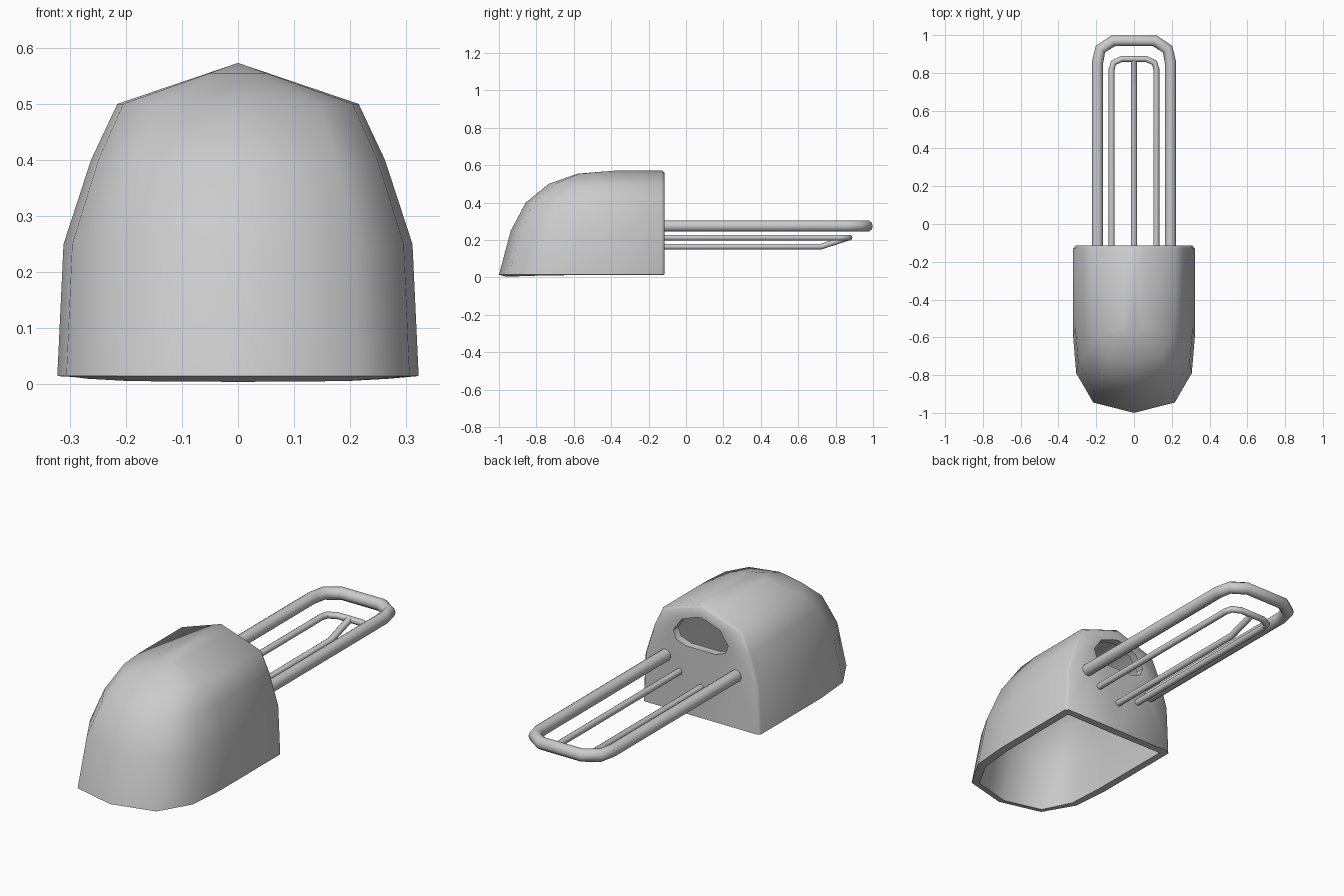
import bpy, bmesh, math

if "Cube" in bpy.data.objects:
    bpy.data.objects.remove(bpy.data.objects["Cube"])

BACK = -0.115
# hood levels: height, half width, front y
LEVELS = [(0.015, 0.322, -1.0), (0.25, 0.311, -0.937), (0.40, 0.262, -0.857),
          (0.50, 0.215, -0.735), (0.555, 0.053, -0.58), (0.573, 0.0, -0.36)]
# right half of the opening in the back wall (x, z)
HOLE = [(0.08, 0.35), (0.135, 0.37), (0.15, 0.41), (0.105, 0.475), (0.03, 0.503), (0, 0.51)]


def activate(ob):
    bpy.ops.object.select_all(action='DESELECT')
    ob.select_set(True)
    bpy.context.view_layer.objects.active = ob


def build_hood():
    bm = bmesh.new()
    rows = []
    for i, (z, w, yf) in enumerate(LEVELS):
        s = w / 0.322
        zi = z if i == 0 else z - 0.012 * (z - 0.25) / 0.32
        pts = [(w * 0.96, BACK, zi), (w, BACK - 0.015, z), (w, yf + 0.40 * s, z),
               (w * 0.95, yf + 0.21 * s, z), (w * 0.67, yf + 0.055 * s, z), (0, yf, z)]
        rows.append([bm.verts.new(p) for p in pts])
    # outer skin
    for a, b in zip(rows, rows[1:]):
        for j in range(len(a) - 1):
            bm.faces.new((a[j], b[j], b[j + 1], a[j + 1]))
    # back wall around the opening
    hole = [bm.verts.new((x, BACK, z)) for x, z in HOLE]
    rim = [r[0] for r in rows]
    for j in range(len(rim) - 1):
        bm.faces.new((rim[j], hole[j], hole[j + 1], rim[j + 1]))
    low = bm.verts.new((0, BACK, LEVELS[0][0]))
    mid = bm.verts.new((0, BACK, HOLE[0][1]))
    bm.faces.new((low, mid, hole[0], rim[0]))
    # mirror to the other side
    bmesh.ops.remove_doubles(bm, verts=bm.verts, dist=1e-4)
    dup = bmesh.ops.duplicate(bm, geom=bm.verts[:] + bm.edges[:] + bm.faces[:])
    for e in dup['geom']:
        if isinstance(e, bmesh.types.BMVert):
            e.co.x = -e.co.x
    bmesh.ops.remove_doubles(bm, verts=bm.verts, dist=1e-4)
    bmesh.ops.recalc_face_normals(bm, faces=bm.faces)
    bm.normal_update()
    # make the top face upwards so the shell thickens inwards
    top = max(bm.faces, key=lambda f: f.calc_center_median().z)
    if top.normal.z < 0:
        bmesh.ops.reverse_faces(bm, faces=bm.faces)
    me = bpy.data.meshes.new("hood")
    bm.to_mesh(me)
    bm.free()
    ob = bpy.data.objects.new("hood", me)
    bpy.context.collection.objects.link(ob)
    sol = ob.modifiers.new("shell", 'SOLIDIFY')
    sol.thickness = 0.04
    sol.offset = -1
    activate(ob)
    bpy.ops.object.modifier_apply(modifier="shell")
    bpy.ops.object.shade_smooth_by_angle(angle=math.radians(55))


def rod(name, pts, radius):
    cu = bpy.data.curves.new(name, 'CURVE')
    cu.dimensions = '3D'
    cu.bevel_depth = radius
    cu.bevel_resolution = 3
    cu.use_fill_caps = True
    sp = cu.splines.new('POLY')
    sp.points.add(len(pts) - 1)
    for p, co in zip(sp.points, pts):
        p.co = (*co, 1)
    ob = bpy.data.objects.new(name, cu)
    bpy.context.collection.objects.link(ob)
    activate(ob)
    bpy.ops.object.convert(target='MESH')
    bpy.ops.object.shade_smooth_by_angle(angle=math.radians(50))


def loop_rod(name, half, z, radius):
    right = [(x, y, z) for x, y in half]
    rod(name, right + [(-x, y, z) for x, y, z in reversed(right)], radius)


build_hood()
# wire frame behind the hood
loop_rod("outer_loop", [(0.193, -0.13), (0.193, 0.855), (0.178, 0.925), (0.11, 0.97)], 0.275, 0.03)
loop_rod("inner_loop", [(0.118, -0.13), (0.118, 0.82), (0.109, 0.853), (0.065, 0.874)], 0.213, 0.016)
rod("centre_rod", [(0, -0.13, 0.165), (0, 0.722, 0.165), (0, 0.868, 0.213)], 0.016)
